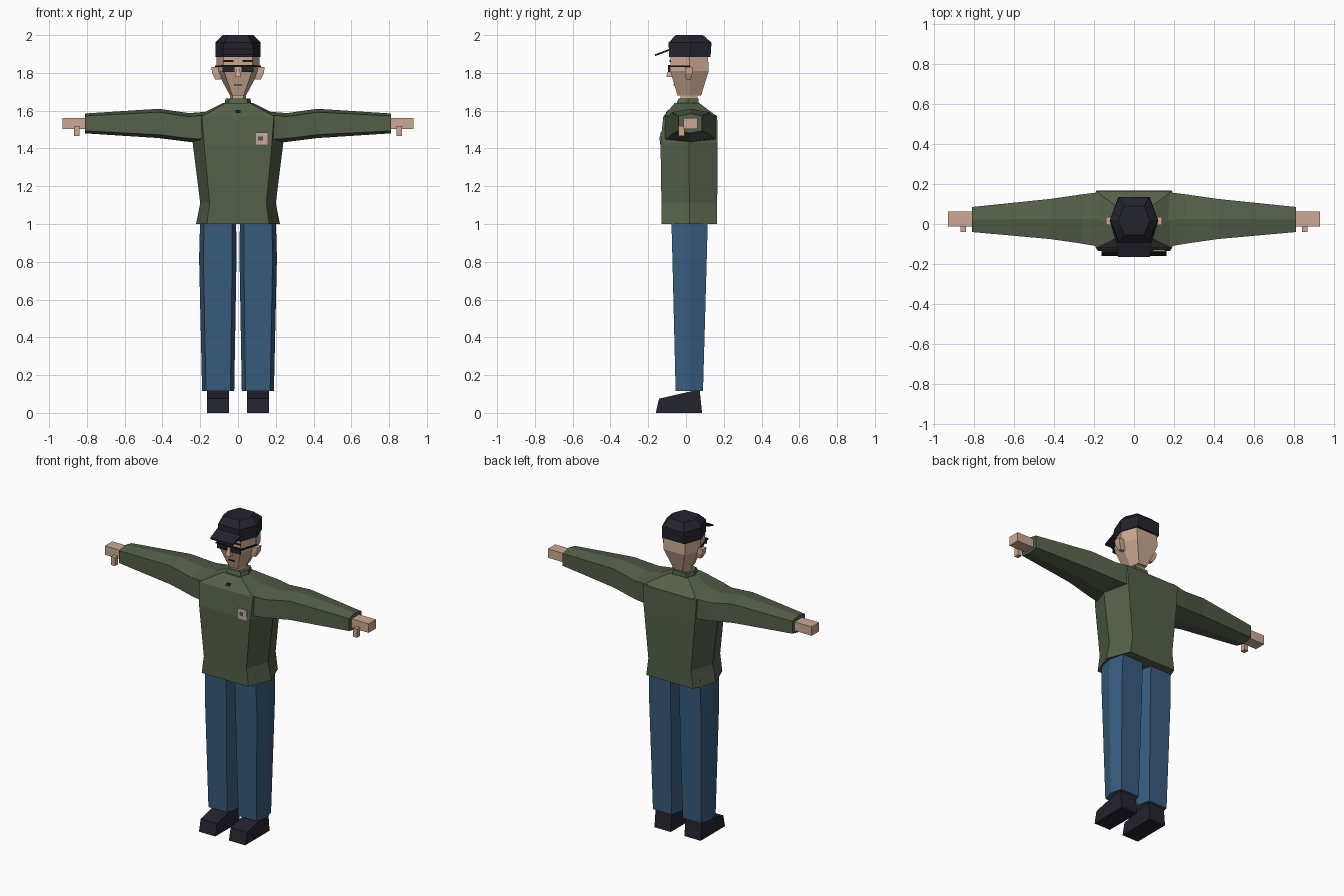
import bpy
import bmesh

if "Cube" in bpy.data.objects:
    bpy.data.objects.remove(bpy.data.objects["Cube"], do_unlink=True)


def material(name, rgb):
    """Flat material from 0-255 display values."""
    lin = [((c / 255 + 0.055) / 1.055) ** 2.4 for c in rgb] + [1.0]
    mat = bpy.data.materials.new(name)
    mat.use_nodes = True
    mat.diffuse_color = lin
    bsdf = next(n for n in mat.node_tree.nodes if n.type == 'BSDF_PRINCIPLED')
    bsdf.inputs["Base Color"].default_value = lin
    bsdf.inputs["Roughness"].default_value = 0.9
    return mat


skin = material("skin", (204, 170, 146))
green = material("sweater green", (84, 96, 74))
denim = material("denim blue", (56, 92, 126))
navy = material("dark navy", (35, 35, 47))
black = material("black", (22, 22, 27))


def loft(name, rings, mat, mirror=False):
    """Join equal-sized point rings into a closed flat-faced solid."""
    bm = bmesh.new()
    loops = [[bm.verts.new(p) for p in ring] for ring in rings]
    n = len(loops[0])
    for a, b in zip(loops, loops[1:]):
        for i in range(n):
            j = (i + 1) % n
            bm.faces.new((a[i], a[j], b[j], b[i]))
    bm.faces.new(loops[0])
    bm.faces.new(loops[-1])
    bmesh.ops.recalc_face_normals(bm, faces=bm.faces)
    mesh = bpy.data.meshes.new(name)
    bm.to_mesh(mesh)
    bm.free()
    mesh.materials.append(mat)
    obj = bpy.data.objects.new(name, mesh)
    bpy.context.collection.objects.link(obj)
    if mirror:
        obj.modifiers.new("Mirror", 'MIRROR').use_mirror_merge = False
    return obj


def hexagon(z, flat, side, y0, y1, cx=0.0):
    """Six-sided level ring: flat front and back, pointed sides."""
    ym = (y0 + y1) / 2
    return [(cx - flat, y0, z), (cx + flat, y0, z), (cx + side, ym, z),
            (cx + flat, y1, z), (cx - flat, y1, z), (cx - side, ym, z)]


def rect(z, x0, x1, y0, y1):
    return [(x0, y0, z), (x1, y0, z), (x1, y1, z), (x0, y1, z)]


def box(name, x, y, z, mat, mirror=False):
    return loft(name, [rect(h, *x, *y) for h in z], mat, mirror)


# Sweater body
loft("sweater_body", [
    hexagon(1.0, 0.165, 0.222, -0.13, 0.165),
    hexagon(1.11, 0.15, 0.20, -0.13, 0.165),
    hexagon(1.43, 0.18, 0.24, -0.135, 0.168),
    hexagon(1.57, 0.19, 0.22, -0.12, 0.165),
    hexagon(1.64, 0.065, 0.08, -0.06, 0.07)], green)
loft("collar", [hexagon(1.62, 0.055, 0.075, -0.055, 0.07),
                hexagon(1.665, 0.045, 0.065, -0.04, 0.065)], green)


# Sleeves, with ridges along the top and bottom
def sleeve_ring(x, y0, y1, z0, z1, inset=0.018):
    ym = (y0 + y1) / 2
    lo, hi = z0 + inset, z1 - inset
    return [(x, y0, lo), (x, ym, z0), (x, y1, lo),
            (x, y1, hi), (x, ym, z1), (x, y0, hi)]


loft("sleeve", [
    sleeve_ring(0.16, -0.115, 0.16, 1.43, 1.595),
    sleeve_ring(0.26, -0.098, 0.148, 1.435, 1.587),
    sleeve_ring(0.42, -0.075, 0.125, 1.455, 1.61),
    sleeve_ring(0.81, -0.04, 0.085, 1.48, 1.585, 0.013)], green, True)

# Hands
box("hand", (0.79, 0.93), (-0.012, 0.062), (1.503, 1.56), skin, True)
box("thumb", (0.84, 0.867), (-0.04, -0.008), (1.465, 1.52), skin, True)

# Trousers
loft("trouser_leg", [
    hexagon(0.115, 0.065, 0.085, -0.055, 0.09, 0.105),
    hexagon(0.82, 0.076, 0.099, -0.072, 0.11, 0.107),
    hexagon(1.04, 0.074, 0.095, -0.078, 0.116, 0.105)], denim, True)

# Shoes from a side profile
shoe = [(-0.16, 0), (0.085, 0), (0.072, 0.125), (0.03, 0.115), (-0.143, 0.075)]
loft("shoe", [[(x, y, z) for y, z in shoe] for x in (0.048, 0.163)], navy, True)

# Head and neck
loft("neck", [hexagon(1.6, 0.028, 0.042, -0.03, 0.06),
              hexagon(1.71, 0.028, 0.042, -0.03, 0.06)], skin)
loft("head", [
    hexagon(1.68, 0.03, 0.042, -0.045, 0.08),
    hexagon(1.81, 0.075, 0.112, -0.083, 0.12),
    hexagon(1.92, 0.078, 0.115, -0.083, 0.115)], skin)
loft("ear", [rect(1.765, 0.09, 0.12, 0.0, 0.025),
             rect(1.80, 0.09, 0.138, -0.005, 0.035),
             rect(1.83, 0.10, 0.14, -0.005, 0.035)], skin, True)
loft("nose", [rect(1.778, -0.016, 0.016, -0.105, -0.06),
              rect(1.84, -0.006, 0.006, -0.086, -0.06)], skin)
box("eyebrow", (0.025, 0.078), (-0.087, -0.08), (1.858, 1.867), black, True)
loft("mouth", [rect(1.732, -0.02, 0.02, -0.066, -0.058),
               rect(1.739, -0.02, 0.02, -0.068, -0.06)], black)

# Sunglasses
box("lens", (0.018, 0.083), (-0.094, -0.086), (1.805, 1.835), navy, True)
box("glasses_bar", (-0.09, 0.09), (-0.096, -0.086), (1.832, 1.841), black)
loft("glasses_arm", [
    [(x, y, z) for z in (1.831, 1.84)] + [(x + 0.006, y, z) for z in (1.84, 1.831)]
    for x, y in ((0.083, -0.092), (0.116, 0.02))], black, True)

# Cap
loft("cap", [
    hexagon(1.885, 0.08, 0.12, -0.09, 0.13),
    hexagon(1.96, 0.075, 0.12, -0.092, 0.135),
    hexagon(2.0, 0.05, 0.08, -0.055, 0.09)], navy)
loft("cap_brim", [
    [(-w, y, z), (w, y, z), (w, y, z + 0.01), (-w, y, z + 0.01)]
    for w, y, z in ((0.085, -0.08, 1.92), (0.08, -0.165, 1.888))], navy)

# Chest patch and neckline button
box("chest_patch", (0.095, 0.155), (-0.137, -0.129), (1.42, 1.485), skin)
box("patch_mark", (0.107, 0.132), (-0.139, -0.135), (1.442, 1.464), denim)
loft("neckline_button", [rect(1.588, -0.014, 0.014, -0.108, -0.098),
                         rect(1.603, -0.014, 0.014, -0.094, -0.084)], black)
